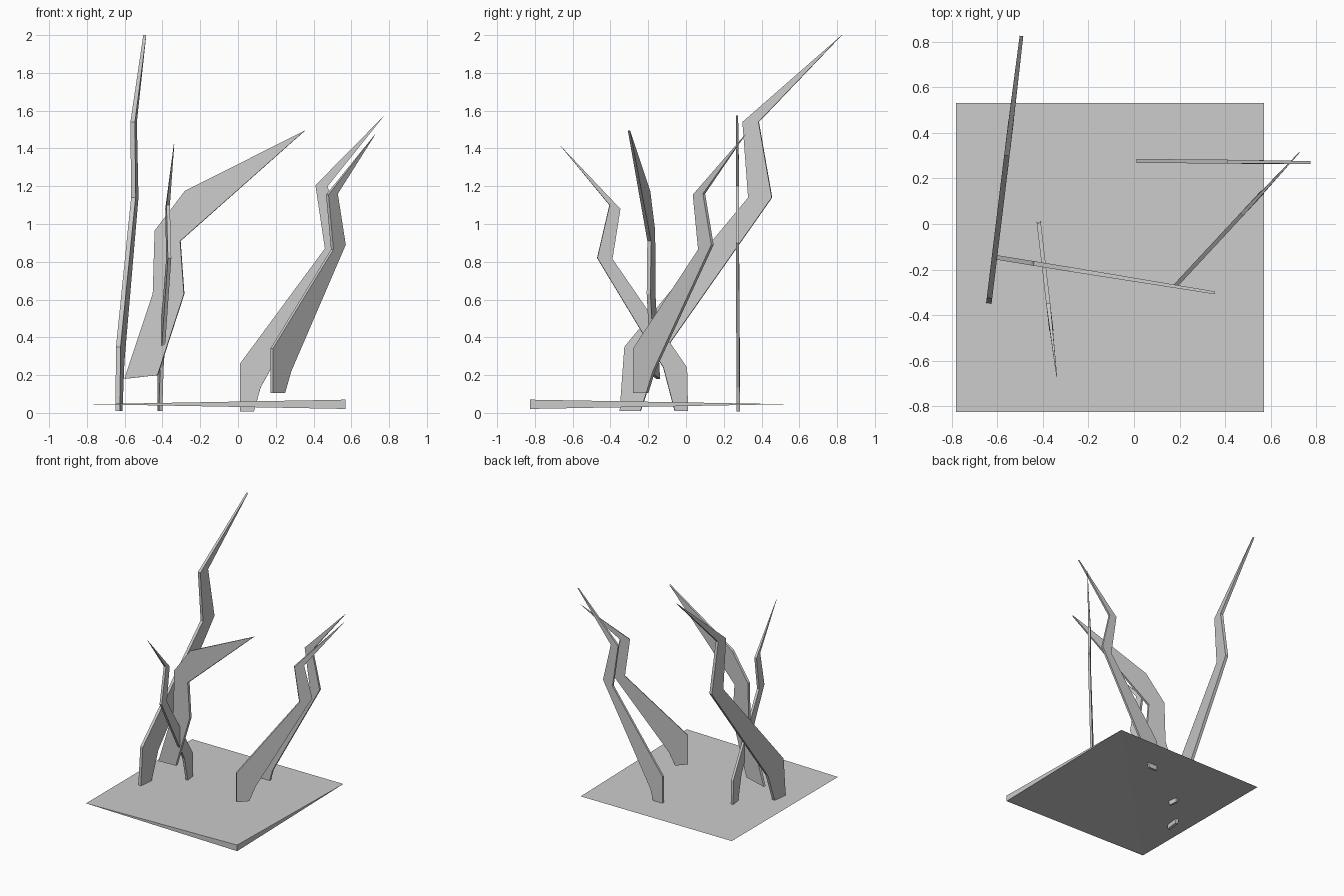
import bpy
from mathutils import Vector

if "Cube" in bpy.data.objects:
    bpy.data.objects.remove(bpy.data.objects["Cube"])


def make_mesh(name, verts, faces):
    mesh = bpy.data.meshes.new(name)
    mesh.from_pydata(verts, [], faces)
    mesh.update()
    ob = bpy.data.objects.new(name, mesh)
    bpy.context.collection.objects.link(ob)
    return ob


def blade(name, axis, start, end, outline, thick, tip, tip_thick):
    """Flat upright blade. The outline is (coordinate on axis, z), counter-clockwise
    or not; the plan line start-end places it. Thickness narrows at the tip point."""
    a, b = Vector(start), Vector(end)
    d = b - a
    n = Vector((-d.y, d.x)).normalized()
    verts = []
    for side in (-1, 1):
        for i, (u, z) in enumerate(outline):
            p = a + d * ((u - a[axis]) / d[axis])
            p += n * side * (tip_thick if i == tip else thick) / 2
            verts.append((p.x, p.y, z))
    k = len(outline)
    faces = [list(range(k))[::-1], list(range(k, 2 * k))]
    faces += [(i, (i + 1) % k, (i + 1) % k + k, i + k) for i in range(k)]
    ob = make_mesh(name, verts, faces)
    # consistent outward normals
    import bmesh
    bm = bmesh.new()
    bm.from_mesh(ob.data)
    bmesh.ops.recalc_face_normals(bm, faces=bm.faces)
    bm.to_mesh(ob.data)
    bm.free()
    return ob


# ground plate: wedge, only thick at the front right corner
x0, x1, y0, y1, z = -0.78, 0.57, -0.825, 0.53, 0.046
make_mesh("ground_plate",
          [(x0, y0, z), (x1, y1, z), (x0, y1, z), (x1, y0, 0.07), (x1, y0, 0.021)],
          [(0, 3, 1, 2), (0, 2, 1, 4), (0, 4, 3), (1, 3, 4)])

# tall blade at the left, leaning back
blade("tall_blade", 1, (-0.637, -0.35), (-0.493, 0.83),
      [(-0.35, 0.01), (-0.325, 0.35), (0.33, 1.14), (0.30, 1.54), (0.825, 2.0),
       (0.385, 1.54), (0.455, 1.14), (-0.155, 0.27), (-0.24, 0.01)], 0.024, 4, 0.016)

# short blade at the left, leaning forward
blade("short_blade", 1, (-0.418, 0.01), (-0.34, -0.66),
      [(0.01, 0.01), (0.005, 0.24), (-0.39, 0.815), (-0.348, 1.08), (-0.67, 1.42),
       (-0.405, 1.10), (-0.47, 0.82), (-0.12, 0.24), (-0.06, 0.01)], 0.018, 4, 0.003)

# wide blade, bending to the right
blade("wide_blade", 0, (-0.60, -0.147), (0.355, -0.302),
      [(-0.60, 0.18), (-0.45, 0.63), (-0.44, 0.965), (-0.28, 1.175), (0.355, 1.495),
       (-0.305, 0.91), (-0.285, 0.63), (-0.425, 0.20)], 0.02, 4, 0.012)

# diagonal blade at the right
blade("diagonal_blade", 1, (0.178, -0.275), (0.722, 0.31),
      [(-0.275, 0.105), (-0.275, 0.34), (0.07, 0.865), (0.042, 1.155), (0.315, 1.475),
       (0.095, 1.16), (0.14, 0.89), (-0.17, 0.22), (-0.205, 0.105)], 0.018, 4, 0.003)

# back blade at the right
blade("back_blade", 0, (0.01, 0.277), (0.775, 0.27),
      [(0.01, 0.008), (0.01, 0.26), (0.46, 0.87), (0.41, 1.205), (0.775, 1.575),
       (0.475, 1.20), (0.545, 0.90), (0.12, 0.135), (0.085, 0.008)], 0.017, 4, 0.012)
